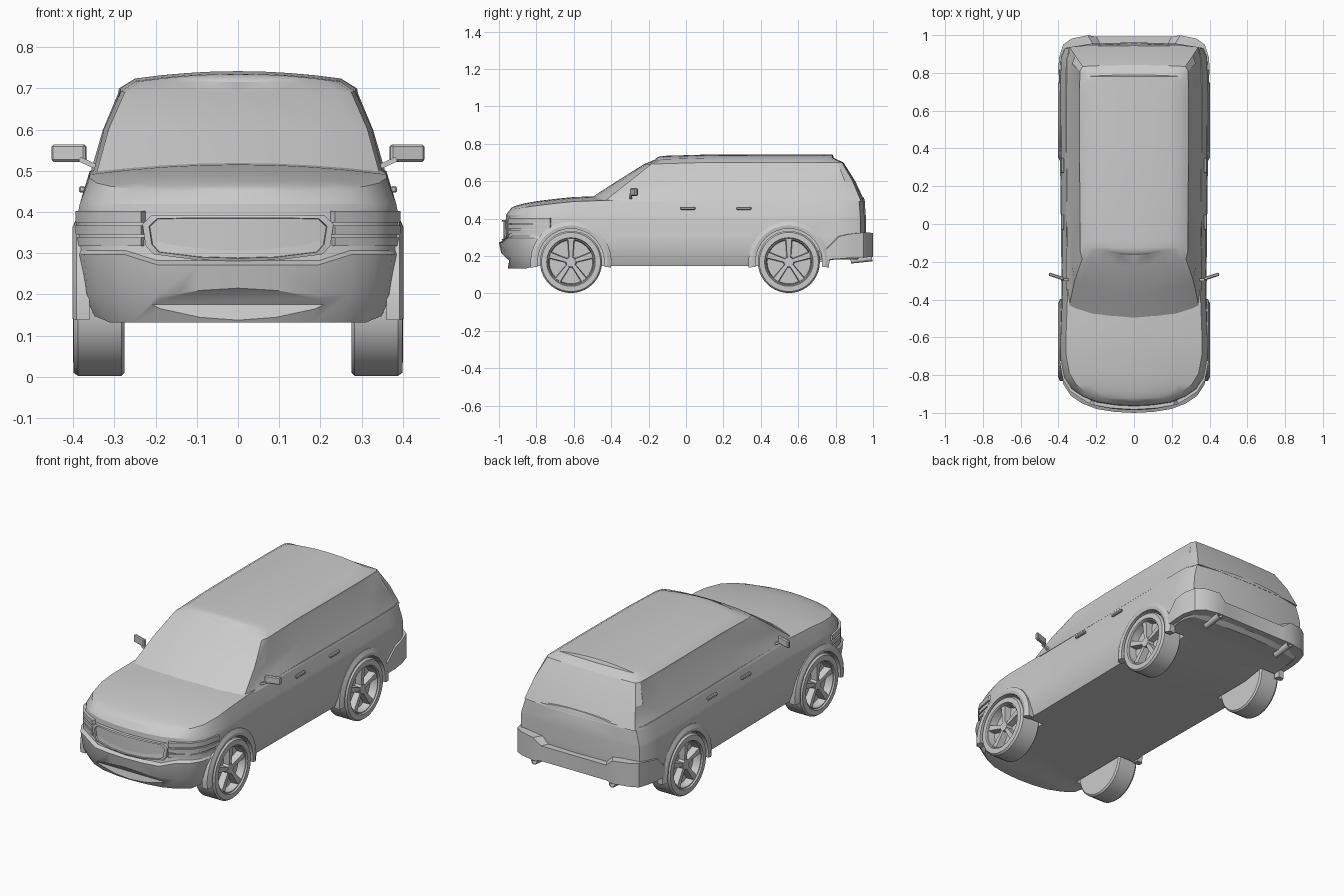
import bpy, bmesh, math
from mathutils import Matrix, Vector

cube = bpy.data.objects.get("Cube")
if cube:
    bpy.data.objects.remove(cube, do_unlink=True)

grey = bpy.data.materials.new("plain_grey")
grey.use_nodes = True
grey.diffuse_color = (0.6, 0.6, 0.6, 1)
grey.node_tree.nodes["Principled BSDF"].inputs["Base Color"].default_value = grey.diffuse_color
parts = []


def finish(name, bm, mirror=True):
    """Turn a bmesh into a named part, mirrored across x = 0 if asked."""
    if mirror:
        bmesh.ops.remove_doubles(bm, verts=bm.verts, dist=0.0004)
        copy = bmesh.ops.duplicate(bm, geom=bm.verts[:] + bm.edges[:] + bm.faces[:])["geom"]
        bmesh.ops.scale(bm, vec=(-1, 1, 1), verts=[g for g in copy if isinstance(g, bmesh.types.BMVert)])
    bmesh.ops.remove_doubles(bm, verts=bm.verts, dist=0.0004)
    bmesh.ops.recalc_face_normals(bm, faces=bm.faces)
    mesh = bpy.data.meshes.new(name)
    bm.to_mesh(mesh)
    bm.free()
    mesh.materials.append(grey)
    ob = bpy.data.objects.new(name, mesh)
    bpy.context.collection.objects.link(ob)
    parts.append(ob)
    return ob


def loft(bm, rows, closed=False):
    """Join rows of points with quads; closed joins each row into a loop."""
    vs = [[bm.verts.new(p) for p in r] for r in rows]
    n = len(vs[0])
    for a, b in zip(vs, vs[1:]):
        for i in range(n if closed else n - 1):
            j = (i + 1) % n
            bm.faces.new((a[i], a[j], b[j], b[i]))
    return vs


def box(bm, centre, size, rot=0, axis="Z"):
    m = Matrix.Translation(centre) @ Matrix.Rotation(math.radians(rot), 4, axis) @ Matrix.Diagonal((*size, 1))
    bmesh.ops.create_cube(bm, size=1, matrix=m)


def outline(w, yf, yr, front, side, rear, bow=1):
    """Half plan outline from front centre to rear centre."""
    return ([(w * k, yf + d * bow) for k, d in front] + [(w * k, y) for k, y in side]
            + [(w * k, yr - d * bow) for k, d in rear])


def shell(bm, rings, crown):
    """Half shell of stacked outlines with a flat base and a crowned top."""
    loft(bm, rings)
    loft(bm, [rings[0], [(0, y, z) for x, y, z in rings[0]]])
    top = rings[-1]
    wide = max(x for x, y, z in top)
    loft(bm, [[(x * f, y, z + crown * (1 - f * f) * min(1, 1.1 * x / wide)) for x, y, z in top]
              for f in (1, 0.75, 0.5, 0.25, 0)])


def band(name, path, depth):
    """Box-section strip along (x, y, low z, high z), reaching inwards by depth."""
    bm = bmesh.new()
    rows = []
    for x, y, lo, hi in path:
        n = Vector((x, y * 0.4, 0)).normalized() * depth
        xi = max(0, x - n.x)
        rows.append([(x, y, lo), (x, y, hi), (xi, y - n.y, hi), (xi, y - n.y, lo)])
    vs = loft(bm, rows, closed=True)
    for end in (vs[0], vs[-1]):
        if path[0][0] > 0 or end is vs[-1]:
            bm.faces.new(end)
    return finish(name, bm)


# Lower body
FRONT = [(0, 0), (.25, .005), (.5, .02), (.7, .05), (.85, .09), (.95, .15), (1, .25)]
SIDE = [(1, -.6), (.975, -.35), (.985, 0), (.995, .3), (1, .6), (1, .8)]
REAR = [(.99, .08), (.94, .03), (.6, .008), (0, 0)]


def sill(x, y):
    return .035 if y > .75 else -.015 if y < -.8 else 0


def lip(x, y):
    return -.025 if y < -.9 and x < .25 else 0


def hood(x, y):
    return -.05 * min(1, max(0, (-.45 - y) / .48)) ** 1.5


def level(x, y):
    return 0


LEVELS = [(.147, .365, -.95, .93, sill), (.20, .385, -.985, .955, level), (.297, .393, -1, .962, lip),
          (.307, .391, -.978, .962, lip), (.40, .388, -.963, .962, level), (.42, .384, -.962, .961, level),
          (.50, .360, -.94, .955, hood)]
bm = bmesh.new()
shell(bm, [[(x, y, z + lift(x, y)) for x, y in outline(w, yf, yr, FRONT, SIDE, REAR)]
           for z, w, yf, yr, lift in LEVELS], .024)
body = finish("lower_body", bm)

# Wheel wells and lower intake, cut out of the body
AXLES = (-.615, .55)
HUB = .168
bm = bmesh.new()
for y in AXLES:
    for s in (-1, 1):
        m = Matrix.Translation((s * .435, y, HUB)) @ Matrix.Rotation(math.pi / 2, 4, "Y")
        bmesh.ops.create_cone(bm, cap_ends=True, segments=40, radius1=.18, radius2=.18, depth=.34, matrix=m)
intake = [(-1.1, .218), (-.99, .217), (-.945, .175), (-.965, .08), (-1.1, .08)]
ends = loft(bm, [[(x, y, z) for y, z in intake] for x in (-.225, .225)], closed=True)
for e in ends:
    bm.faces.new(e)
cutter = finish("cutter", bm, mirror=False)
cutter.hide_render = True
mod = body.modifiers.new("wells", "BOOLEAN")
mod.operation, mod.solver, mod.object = "DIFFERENCE", "EXACT", cutter
deps = bpy.context.evaluated_depsgraph_get()
cut_mesh = bpy.data.meshes.new_from_object(body.evaluated_get(deps))
body.modifiers.clear()
body.data = cut_mesh
parts.remove(cutter)
bpy.data.objects.remove(cutter, do_unlink=True)

# Cabin with inset side windows
C_FRONT = [(0, 0), (.3, .012), (.6, .035), (.85, .075), (.95, .10), (.985, .2)]
C_SIDE = [(.99, .1), (1, .42), (1, .68)]
C_REAR = [(.99, .08), (.94, .02), (.6, .008), (0, 0)]
bm = bmesh.new()
rings = []
for z, w, yf, yr, bow in [(.49, .363, -.54, .957, 1), (.60, .331, -.37, .905, .7), (.70, .289, -.225, .842, .4),
                          (.724, .25, -.165, .79, .4)]:
    rings.append([(x, y, z - .03 * max(0, .1 - y) * (z > .65))
                  for x, y in outline(w, yf, yr, C_FRONT, C_SIDE, C_REAR, bow)])
shell(bm, rings, .018)
bmesh.ops.remove_doubles(bm, verts=bm.verts, dist=.0004)
bmesh.ops.recalc_face_normals(bm, faces=bm.faces)
panes = [f for f in bm.faces if abs(f.normal.x) > .85 and f.calc_center_median().z < .7]
bmesh.ops.inset_region(bm, faces=panes, thickness=.014, depth=-.003)
finish("cabin", bm)

# Arch flares
bm = bmesh.new()
for y in AXLES:
    rows = []
    for i in range(19):
        a = math.radians(-8 + 196 * i / 18)
        rows.append([(x, y + r * math.cos(a), HUB + r * math.sin(a))
                     for r, x in ((.178, .36), (.178, .399), (.195, .402), (.217, .392), (.217, .36))])
    vs = loft(bm, rows, closed=True)
    bm.faces.new(vs[0])
    bm.faces.new(vs[-1])
finish("arch_flares", bm)

# Tyres and rims turned about the axle, with five spokes and a hub
TYRE = [(0, .275), (.158, .275), (.166, .283), (.166, .388), (.158, .399), (.13, .4), (.126, .392),
        (.121, .392), (.116, .35), (0, .35)]
bm = bmesh.new()
spokes = bmesh.new()
for y in AXLES:
    loft(bm, [[(x, y + r * math.cos(a), HUB + r * math.sin(a)) for r, x in TYRE]
              for a in (math.tau * i / 40 for i in range(41))])
    for k in range(5):
        a = math.tau * k / 5 + math.pi / 2
        u, v = Vector((0, math.cos(a), math.sin(a))), Vector((0, -math.sin(a), math.cos(a)))
        c = Vector((0, y, HUB))
        vs = loft(spokes, [[c + u * r + v * h * s + Vector((x, 0, 0)) for s, x in
                            ((-1, .35), (-.8, top), (.8, top), (1, .35))]
                           for r, h, top in ((.015, .011, .382), (.119, .019, .39))], closed=True)
        for e in vs:
            spokes.faces.new(e)
    m = Matrix.Translation((.367, y, HUB)) @ Matrix.Rotation(math.pi / 2, 4, "Y")
    bmesh.ops.create_cone(spokes, cap_ends=True, segments=20, radius1=.03, radius2=.026, depth=.036, matrix=m)
finish("wheels", bm)
finish("wheel_spokes", spokes)

# Grille frame and panel, bowed with the nose
GRILLE = [(0, .39), (.12, .39), (.205, .388), (.225, .368), (.218, .32), (.2, .30), (.1, .287), (0, .284)]


def ring(scale, y):
    return [(x * scale, y + .55 * x * x, .337 + (z - .337) * (scale * 2 - 1)) for x, z in GRILLE]


bm = bmesh.new()
loft(bm, [ring(1.03, -.95), ring(1.03, -.982), ring(.96, -.986), ring(.95, -.974)])
finish("grille_frame", bm)
bm = bmesh.new()
face = ring(.95, -.975)
loft(bm, [face[:4], face[:3:-1]])
finish("grille_panel", bm)

# Headlight bars wrapped round the front corners
for name, lo, hi in (("upper", .375, .402), ("middle", .345, .367), ("lower", .318, .338)):
    run = [(w * .395, -.977 + d, lo, hi) for w, d in FRONT[2:]]
    run[0] = (.235, -.951, lo, hi)
    band(name + "_headlight_bar", run, .02)

# Rear bumper, dropped in the middle
band("rear_bumper", [(0, .992, .2, .285), (.2, .992, .2, .285), (.245, .999, .195, .322), (.33, .982, .195, .325),
                     (.375, .95, .19, .325), (.397, .88, .19, .318), (.4, .82, .185, .305), (.396, .74, .18, .225)], .06)

# Exhaust tips
bm = bmesh.new()
c = Vector((.24, .95, .184))
pipe = Matrix.Translation(c) @ Matrix.Rotation(math.radians(8), 4, "X")
loft(bm, [[pipe @ Vector((r * math.cos(a), d, r * math.sin(a))) for r, d in
           ((.015, -.07), (.019, .045), (.015, .045), (.013, -.01), (0, -.01))]
          for a in (math.tau * i / 16 for i in range(17))])
finish("exhaust_tips", bm)

# Mirrors and door handles
bm = bmesh.new()
box(bm, (.410, -.278, .543), (.086, .018, .042), 18)
bmesh.ops.bevel(bm, geom=bm.edges[:], offset=.005, segments=1, affect="EDGES")
box(bm, (.362, -.295, .518), (.05, .014, .012), -25, "Y")
finish("door_mirrors", bm)
bm = bmesh.new()
for y in (.01, .31):
    box(bm, (.378, y, .455), (.016, .08, .016))
bmesh.ops.bevel(bm, geom=bm.edges[:], offset=.004, segments=1, affect="EDGES")
finish("door_handles", bm)

# Smooth shading with sharp creases
for ob in bpy.context.selected_objects:
    ob.select_set(False)
for ob in parts:
    ob.select_set(True)
bpy.context.view_layer.objects.active = body
bpy.ops.object.shade_smooth_by_angle(angle=math.radians(28))
